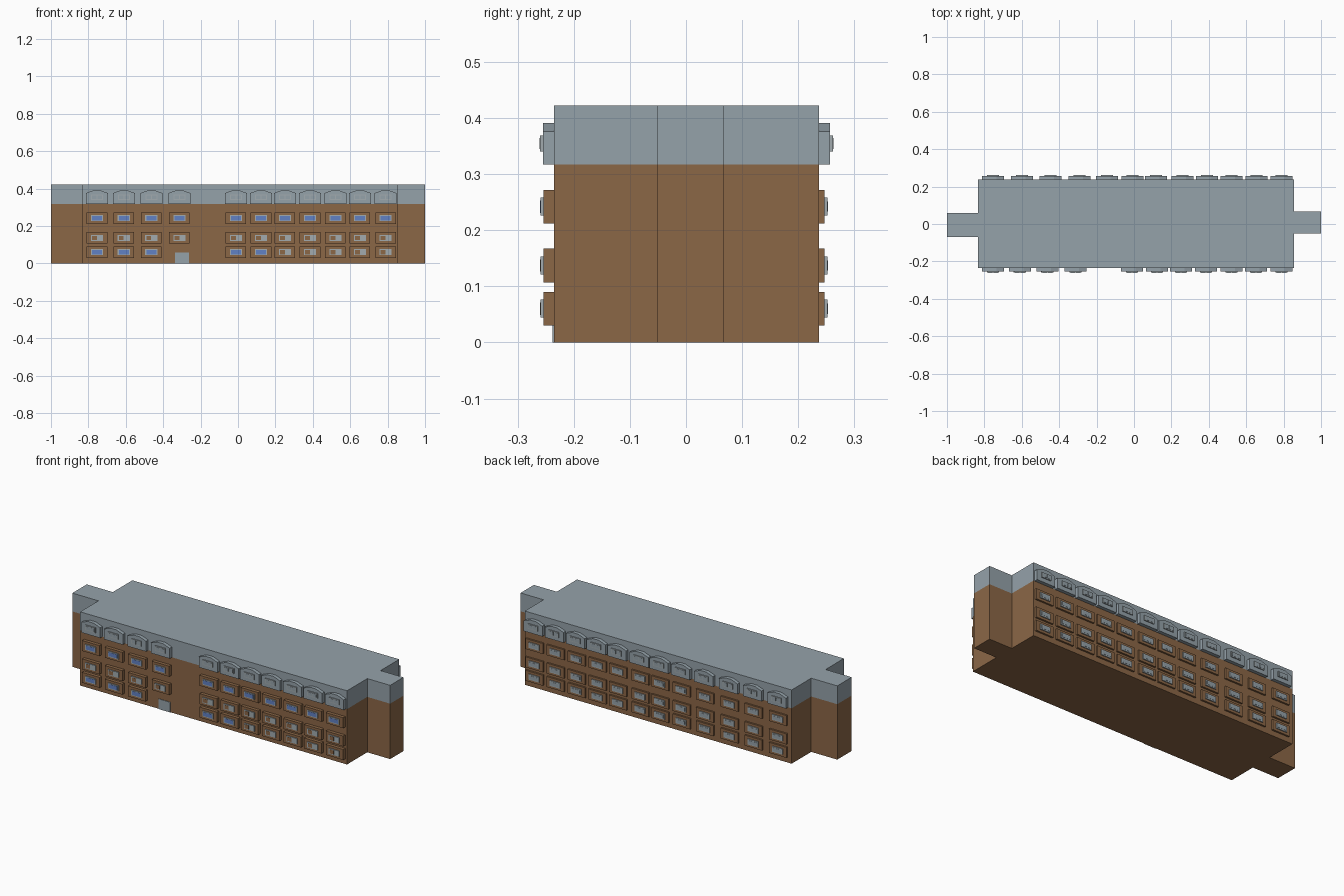
import bpy, bmesh

if "Cube" in bpy.data.objects:
    bpy.data.objects.remove(bpy.data.objects["Cube"])

def material(name, rgb):
    m = bpy.data.materials.new(name)
    m.diffuse_color = (*rgb, 1)
    m.use_nodes = True
    m.node_tree.nodes["Principled BSDF"].inputs["Base Color"].default_value = m.diffuse_color
    return m

BRICK = material("brown_brick", (0.26, 0.135, 0.062))
GREY = material("slate_grey", (0.30, 0.36, 0.40))
FRAME = material("window_grey", (0.36, 0.41, 0.43))
BLUE = material("blue_glass", (0.12, 0.22, 0.55))

def finish(name, bm, *mats):
    bmesh.ops.recalc_face_normals(bm, faces=bm.faces)
    me = bpy.data.meshes.new(name)
    bm.to_mesh(me)
    bm.free()
    for m in mats:
        me.materials.append(m)
    ob = bpy.data.objects.new(name, me)
    bpy.context.collection.objects.link(ob)
    return ob

def prism(bm, profile, y0, y1):
    """Extrude an (x, z) outline along y."""
    a = [bm.verts.new((x, y0, z)) for x, z in profile]
    b = [bm.verts.new((x, y1, z)) for x, z in profile]
    n = len(a)
    bm.faces.new(a)
    bm.faces.new(b[::-1])
    for i in range(n):
        j = (i + 1) % n
        bm.faces.new((a[i], b[i], b[j], a[j]))

def plate(bm, cx, w, z0, z1, y0, y1):
    h = w / 2
    prism(bm, [(cx - h, z0), (cx + h, z0), (cx + h, z1), (cx - h, z1)], y0, y1)

# Main block with stair towers at both ends; slate band above the brick
X0, X1, YF, YB = -0.835, 0.855, -0.235, 0.237
EAVE, TOP = 0.317, 0.422
outline = [(X0, YF), (X1, YF), (X1, -0.052), (1, -0.052), (1, 0.068), (X1, 0.068),
           (X1, YB), (X0, YB), (X0, 0.06), (-1, 0.06), (-1, -0.07), (X0, -0.07)]
bm = bmesh.new()
rings = [[bm.verts.new((x, y, z)) for x, y in outline] for z in (0, EAVE, TOP)]
bm.faces.new(rings[0][::-1])
bm.faces.new(rings[2])
for lo, hi in zip(rings, rings[1:]):
    for i in range(len(outline)):
        j = (i + 1) % len(outline)
        bm.faces.new((lo[i], lo[j], hi[j], hi[i]))
for f in bm.faces:
    f.material_index = int(f.calc_center_median().z > EAVE)
finish("building_block", bm, BRICK, GREY)

# Entrance door
bm = bmesh.new()
plate(bm, -0.30, 0.075, 0, 0.058, YF - 0.003, YF + 0.002)
finish("entrance_door", bm, GREY)

FRONT = [-0.754, -0.610, -0.463, -0.313, -0.011, 0.123, 0.251, 0.385, 0.521, 0.652, 0.789]
BACK = [-0.754, -0.599, -0.447, -0.291, -0.144, -0.008, 0.118, 0.259, 0.390, 0.521, 0.655, 0.789]
ROWS = [0.030, 0.107, 0.212]

def facade(side, columns, wall, out, bay_y, dormer_y):
    bays, dormers, frames, panes, boards, greys = (bmesh.new() for _ in range(6))
    for col, cx in enumerate(columns):
        # Brick window bays on three floors
        for row, z in enumerate(ROWS):
            if side == "front" and row == 0 and col == 3:
                continue            # the door stands here
            plate(bays, cx, 0.11, z, z + 0.06, wall - out * 0.002, bay_y)
            blue = side == "front" and (row == 2 or (row == 0 and col in (0, 1, 2, 4, 5)))
            y = bay_y + out * 0.005
            plate(frames, cx, 0.066, z + 0.014, z + 0.046, bay_y - out * 0.001, y)
            if blue:
                plate(panes, cx, 0.054, z + 0.019, z + 0.041, y - out * 0.001, y + out * 0.0012)
            elif side == "front":
                # half-closed windows with a brown panel on the left
                plate(boards, cx - 0.014, 0.026, z + 0.019, z + 0.041, y - out * 0.001, y + out * 0.0012)
            else:
                plate(greys, cx, 0.05, z + 0.021, z + 0.039, y - out * 0.001, y + out * 0.001)
        # Gabled dormer in the slate band
        h = 0.059
        prism(dormers, [(cx - h, EAVE), (cx + h, EAVE), (cx + h, 0.376), (cx + 0.018, 0.391),
                        (cx - 0.018, 0.391), (cx - h, 0.376)], wall - out * 0.002, dormer_y)
        y = dormer_y + out * 0.005
        plate(frames, cx, 0.064, 0.340, 0.369, dormer_y - out * 0.001, y)
        for s in (-1, 1):
            plate(greys, cx + s * 0.014, 0.024, 0.345, 0.364, y - out * 0.001, y + out * 0.001)
    for name, b, mat in (("window_bays", bays, BRICK), ("dormers", dormers, GREY),
                         ("window_frames", frames, FRAME), ("blue_panes", panes, BLUE),
                         ("brown_panels", boards, BRICK), ("grey_panes", greys, GREY)):
        if b.faces:
            finish(side + "_" + name, b, mat)
        else:
            b.free()

facade("front", FRONT, YF, -1, -0.254, -0.255)
facade("back", BACK, YB, 1, 0.247, 0.257)
